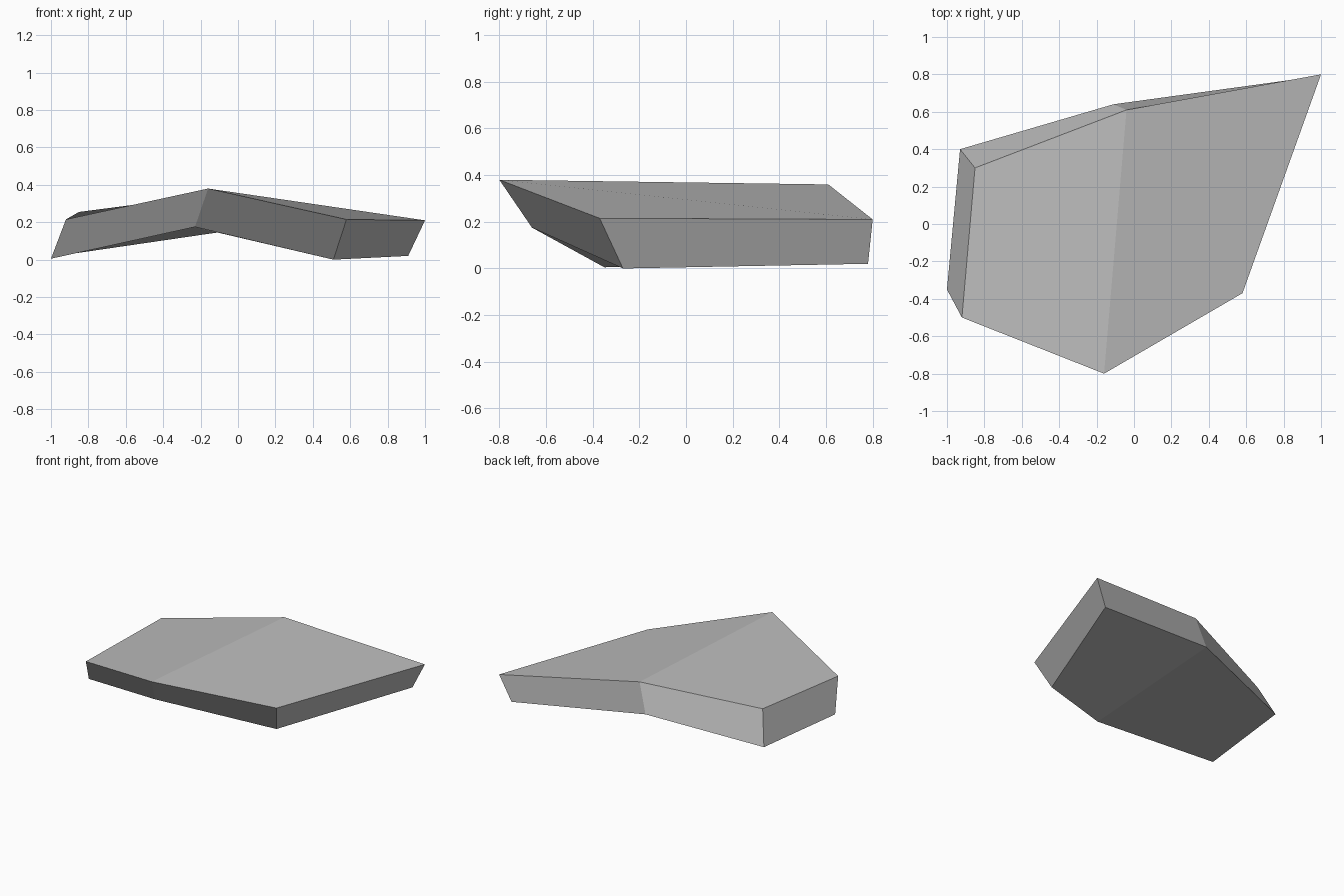
import bpy
import bmesh

cube = bpy.data.objects.get("Cube")
if cube:
    bpy.data.objects.remove(cube, do_unlink=True)

# Plain grey stone
stone = bpy.data.materials.new("stone_grey")
stone.use_nodes = True
grey = (0.5, 0.5, 0.5, 1)
stone.diffuse_color = grey
stone.node_tree.nodes["Principled BSDF"].inputs["Base Color"].default_value = grey

# Matching outlines of the upper and lower surfaces, counter-clockwise
upper = [(-0.92, -0.50, 0.215), (-0.16, -0.80, 0.38), (0.58, -0.37, 0.215),
         (1.0, 0.80, 0.21), (-0.04, 0.61, 0.36), (-0.85, 0.30, 0.255)]
lower = [(-1.0, -0.35, 0.005), (-0.23, -0.66, 0.175), (0.51, -0.27, 0.0),
         (0.91, 0.78, 0.02), (-0.11, 0.64, 0.145), (-0.93, 0.40, 0.025)]

bm = bmesh.new()
top = [bm.verts.new(p) for p in upper]
base = [bm.verts.new(p) for p in lower]

# Two sloping panels above and below, folded along the ridge
for panel in ((0, 1, 4, 5), (1, 2, 3, 4)):
    bm.faces.new([top[i] for i in panel])
    bm.faces.new([base[i] for i in panel][::-1])

# Slanted rim
for i in range(len(top)):
    j = (i + 1) % len(top)
    bm.faces.new((top[j], top[i], base[i], base[j]))

bmesh.ops.recalc_face_normals(bm, faces=bm.faces[:])
mesh = bpy.data.meshes.new("folded_stone_slab")
bm.to_mesh(mesh)
bm.free()
mesh.materials.append(stone)
slab = bpy.data.objects.new("folded_stone_slab", mesh)
bpy.context.collection.objects.link(slab)
